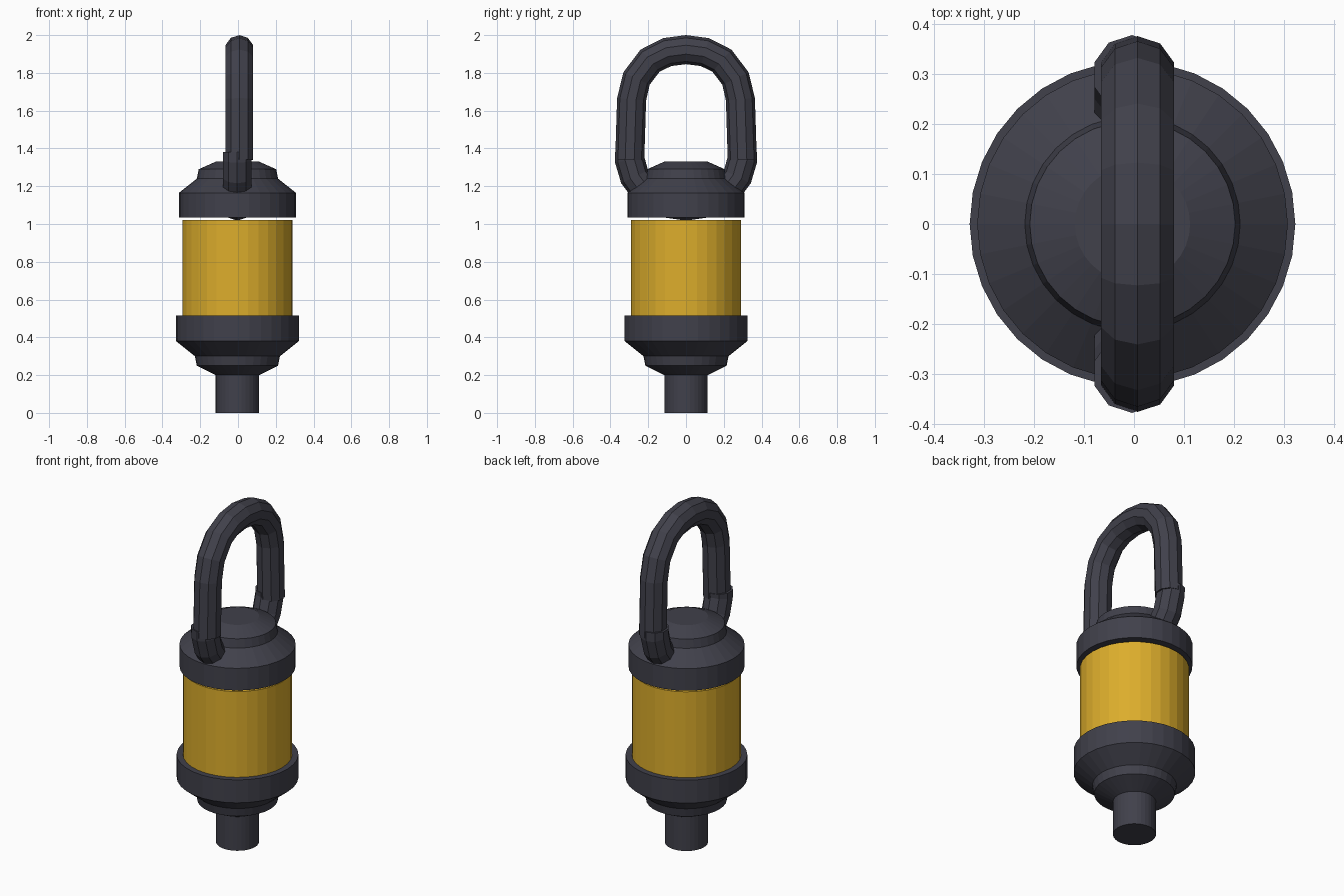
import bpy, bmesh
from math import sin, cos, pi
from mathutils import Vector

if "Cube" in bpy.data.objects:
    bpy.data.objects.remove(bpy.data.objects["Cube"])


def material(name, color):
    m = bpy.data.materials.new(name)
    m.diffuse_color = color
    m.use_nodes = True
    m.node_tree.nodes["Principled BSDF"].inputs["Base Color"].default_value = m.diffuse_color
    return m


dark = material("dark_iron", (0.052, 0.052, 0.07, 1))
amber = material("amber_glass", (0.72, 0.42, 0.025, 1))


def skin(name, rings, mat):
    """Bridge equal-length rings of points and cap both ends."""
    bm = bmesh.new()
    loops = [[bm.verts.new(p) for p in ring] for ring in rings]
    n = len(loops[0])
    for a, b in zip(loops, loops[1:]):
        for i in range(n):
            j = (i + 1) % n
            bm.faces.new((a[i], a[j], b[j], b[i]))
    bm.faces.new(loops[0])
    bm.faces.new(loops[-1])
    bmesh.ops.recalc_face_normals(bm, faces=bm.faces)
    me = bpy.data.meshes.new(name)
    bm.to_mesh(me)
    bm.free()
    me.materials.append(mat)
    ob = bpy.data.objects.new(name, me)
    bpy.context.collection.objects.link(ob)
    return ob


def lathe(name, profile, mat, sides=32):
    return skin(name, [[(-0.003 + r * cos(2 * pi * i / sides), r * sin(2 * pi * i / sides), z)
                        for i in range(sides)] for r, z in profile], mat)


def link(name, half, x, r, sides=10):
    """Tube along a path in the yz plane, mirrored from its half (last point on y = 0)."""
    path = [Vector((x, y, z)) for y, z in half]
    path += [Vector((x, -p.y, p.z)) for p in reversed(path[:-1])]
    rings = []
    for k, p in enumerate(path):
        t = (path[min(k + 1, len(path) - 1)] - path[max(k - 1, 0)]).normalized()
        out = t.cross(Vector((1, 0, 0)))
        rings.append([p + r * (cos(2 * pi * i / sides) * out + sin(2 * pi * i / sides) * Vector((1, 0, 0)))
                      for i in range(sides)])
    return skin(name, rings, mat=dark)


# Bottom post and stepped base
lathe("bottom_post", [(0.115, 0), (0.115, 0.24)], dark)
lathe("base_cup", [(0.115, 0.2), (0.215, 0.25), (0.225, 0.30), (0.325, 0.38), (0.325, 0.515)], dark)

# Coloured body
lathe("glass_body", [(0.292, 0.45), (0.292, 1.02)], amber)

# Stepped cap
lathe("top_cap", [(0.31, 1.035), (0.31, 1.165), (0.215, 1.24), (0.205, 1.29), (0.115, 1.33)], dark)

# Carrying link: upper arch and the lower half passing through the cap
link("upper_link", [(0.298, 1.34), (0.288, 1.66), (0.262, 1.77), (0.19, 1.865),
                    (0.1, 1.91), (0, 1.923)], 0.007, 0.077)
link("lower_link", [(0.298, 1.38), (0.298, 1.34), (0.272, 1.25), (0.22, 1.18),
                    (0.12, 1.113), (0, 1.097)], -0.004, 0.079)
